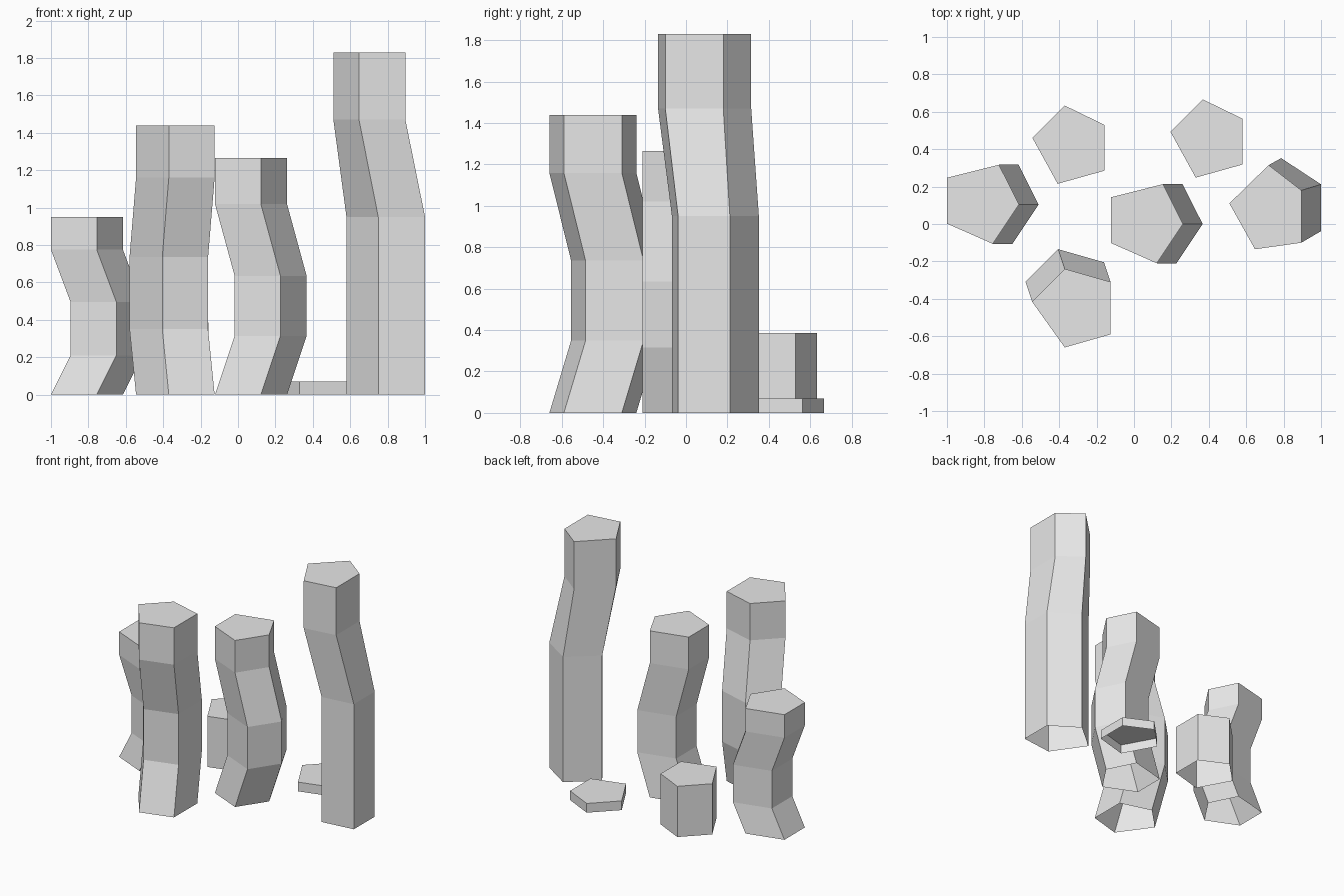
import bpy
import bmesh

default_cube = bpy.data.objects.get("Cube")
if default_cube:
    bpy.data.objects.remove(default_cube, do_unlink=True)

# One stone grey for every column
stone = bpy.data.materials.new("stone_grey")
stone.use_nodes = True
grey = (0.8, 0.8, 0.8, 1)
stone.diffuse_color = grey
stone.node_tree.nodes["Principled BSDF"].inputs["Base Color"].default_value = grey

# Pentagon outlines, counterclockwise, measured from their first corner
SMALL = [(0, 0), (.135, -.245), (.385, -.175), (.385, .07), (.173, .173)]
BROAD = [(0, 0), (.175, -.245), (.42, -.175), (.42, .105), (.175, .175)]
POINTED = [(0, 0), (0, -.245), (.245, -.353), (.385, -.143), (.278, .07)]
TALL_BASE = [(0, 0), (.17, -.245), (.42, -.215), (.42, .035), (.207, .175)]
TALL_TOP = [(0, 0), (.137, -.245), (.385, -.21), (.385, .07), (.21, .205)]


def build_column(name, corner, sections):
    """Loft pentagon sections (outline, height, x shift, y shift); the base stays open."""
    bm = bmesh.new()
    rings = []
    for outline, height, shift_x, shift_y in sections:
        rings.append([bm.verts.new((corner[0] + shift_x + x, corner[1] + shift_y + y, height))
                      for x, y in outline])
    for lower, upper in zip(rings, rings[1:]):
        for i in range(len(lower)):
            j = (i + 1) % len(lower)
            bm.faces.new((lower[i], lower[j], upper[j], upper[i]))
    bm.faces.new(rings[-1])
    mesh = bpy.data.meshes.new(name)
    bm.to_mesh(mesh)
    bm.free()
    mesh.materials.append(stone)
    column = bpy.data.objects.new(name, mesh)
    bpy.context.collection.objects.link(column)
    return column


def bent_sections(outline, heights, shift):
    """Five sections whose second and third are pushed sideways."""
    pushed = (False, True, True, False, False)
    return [(outline, height, *(shift if push else (0, 0)))
            for height, push in zip(heights, pushed)]


def straight_sections(outline, height):
    return [(outline, 0, 0, 0), (outline, height, 0, 0)]


# Bent columns
build_column("front_column", (-.545, -.415),
             bent_sections(BROAD, (0, .35, .735, 1.16, 1.44), (-.035, .105)))
build_column("right_column", (-1, .247),
             bent_sections(POINTED, (0, .21, .495, .775, .95), (.105, 0)))
build_column("middle_column", (-.123, .143),
             bent_sections(POINTED, (0, .315, .635, 1.02, 1.265), (.105, 0)))

# Tall leaning column, whose outline turns slightly above the bend
build_column("tall_column", (.51, .11),
             [(TALL_BASE, 0, .07, .067), (TALL_BASE, .95, .07, .067),
              (TALL_TOP, 1.47, 0, 0), (TALL_TOP, 1.83, 0, 0)])

# Short straight stumps at the back
build_column("back_right_stump", (-.543, .46), straight_sections(SMALL, .385))
build_column("back_left_slab", (.195, .493), straight_sections(SMALL, .07))
